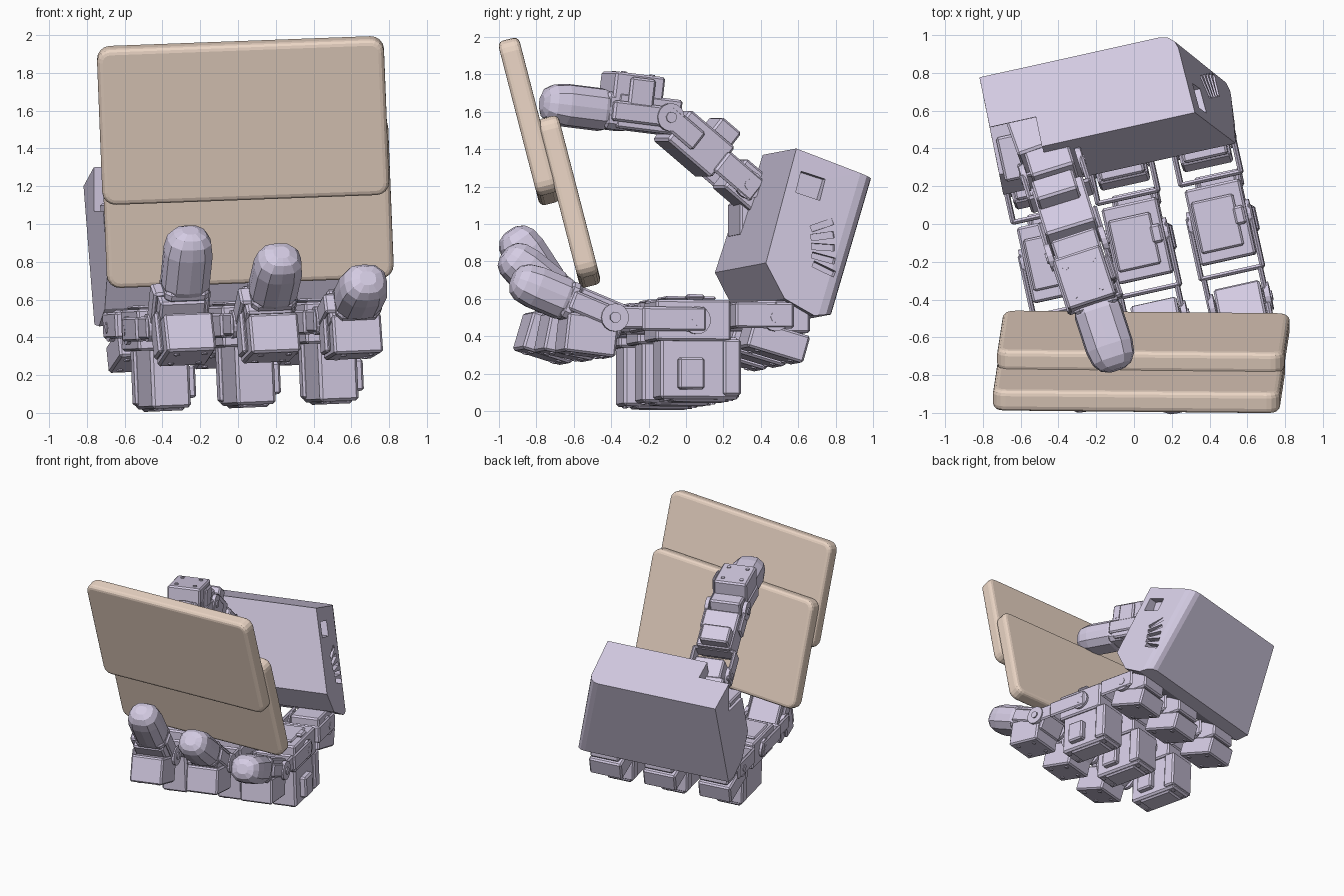
import bpy, bmesh
from math import radians
from mathutils import Matrix, Vector

if "Cube" in bpy.data.objects:
    bpy.data.objects.remove(bpy.data.objects["Cube"])

T, R = Matrix.Translation, lambda deg, ax: Matrix.Rotation(radians(deg), 4, ax)


def material(name, rgb):
    m = bpy.data.materials.new(name)
    m.diffuse_color = (*rgb, 1)
    m.use_nodes = True
    m.node_tree.nodes["Principled BSDF"].inputs["Base Color"].default_value = m.diffuse_color
    return m


LILAC = material("lilac_plastic", (0.66, 0.60, 0.77))
TAN = material("tan_board", (0.82, 0.66, 0.55))


def finish(name, bm, M, mat=LILAC, bevel=0, segs=1):
    bmesh.ops.recalc_face_normals(bm, faces=bm.faces[:])
    me = bpy.data.meshes.new(name)
    bm.to_mesh(me)
    bm.free()
    me.transform(M)
    ob = bpy.data.objects.new(name, me)
    bpy.context.collection.objects.link(ob)
    me.materials.append(mat)
    if bevel:
        b = ob.modifiers.new("bevel", 'BEVEL')
        b.width, b.segments, b.limit_method = bevel, segs, 'ANGLE'
    return ob


def box(name, M, x, y, z, bevel=0.012, mat=LILAC):
    lo, hi = Vector((x[0], y[0], z[0])), Vector((x[1], y[1], z[1]))
    bm = bmesh.new()
    bmesh.ops.create_cube(bm, size=1)
    for v in bm.verts:
        v.co = (lo + hi) / 2 + v.co * (hi - lo)
    return finish(name, bm, M, mat, bevel)


def disc(name, M, c, r, depth, axis='X', n=16):
    bm = bmesh.new()
    bmesh.ops.create_cone(bm, cap_ends=True, segments=n, radius1=r, radius2=r, depth=depth)
    turn = {'X': R(90, 'Y'), 'Z': Matrix()}[axis]
    return finish(name, bm, M @ T(c) @ turn)


def tip(name, M, y0, y1, rx, rz):
    # blunt low-poly fingertip along +Y: rings of (position, scale), squarish section
    rings = [(y0, 0.92), (y0 + 0.03, 1), (y1 - 0.13, 1), (y1 - 0.06, 0.9), (y1 - 0.02, 0.68), (y1, 0.34)]
    bm = bmesh.new()
    loops = []
    for y, s in rings:
        bmesh_ring = bmesh.ops.create_circle(bm, segments=12, radius=1)["verts"]
        for v in bmesh_ring:
            c = v.co.copy()
            f = 1.08 if abs(c.x) > 0.3 and abs(c.y) > 0.3 else 1
            v.co = (c.x * f * rx * s, y, c.y * f * rz * s)
        loops.append(bmesh_ring)
    for a, b in zip(loops, loops[1:]):
        for i in range(12):
            j = (i + 1) % 12
            bm.faces.new((a[i], a[j], b[j], b[i]))
    bm.faces.new(loops[0])
    bm.faces.new(loops[-1])
    finish(name, bm, M)


def screws(name, M, xs, ys, z):
    for i, x in enumerate(xs):
        for j, y in enumerate(ys):
            disc(f"{name}_screw_{i}{j}", M, (x, y, z), 0.016, 0.014, 'Z', 8)


def joint(name, M, w=0.155):
    for s in (-1, 1):
        disc(f"{name}_horn_{s}", M, (s * w, 0, 0), 0.075, 0.03)
        disc(f"{name}_bolt_{s}", M, (s * (w + 0.014), 0, 0), 0.03, 0.02, n=8)


def fork(name, M, y0, y1, z0, z1, w=0.165, t=0.025):
    # U-shaped bracket: two cheeks and a cross plate at the far end
    for s in (-1, 1):
        box(f"{name}_cheek_{s}", M, sorted((s * w, s * (w - t))), (y0, y1), (z0, z1))
    box(name + "_bridge", M, (-w, w), (y1 - t, y1), (z0, z1))


def distal(name, M, L, back=0, shift=0.0, side=0.0):
    # last segment: joint, motor (turned back by an angle) with mount, and soft tip
    joint(name, M, 0.15)
    box(name + "_housing", M, (-0.125, 0.125), (-0.07, 0.22 + shift), (-0.10, 0.09))
    Q = M @ R(-back, 'X') @ T((0, shift, 0))
    box(name + "_motor", Q, (-0.145, 0.12), (-0.03, 0.25), (-0.21, 0.0))
    box(name + "_mount", Q, (0.12, 0.15), (0.03, 0.17), (-0.19, 0.04))
    fork(name + "_fork", M, -0.05, 0.25 + shift, -0.055, 0.055, 0.155)
    screws(name, Q, (-0.09, 0.06), (0.03, 0.19), -0.21)
    box(name + "_collar", M, (-0.12 + side, 0.12 + side), (0.2, 0.29 + shift), (-0.10, 0.10), 0.03)
    tip(name + "_soft_tip", M @ T((side, 0, 0)), 0.25 + shift, L, 0.128, 0.115)


# hand frame: slightly rolled and yawed
H = R(-2.4, 'Y') @ R(12.5, 'Z')

# stepped board: two overlapping rounded slabs
for name, c, h in (("board_front_slab", (0.027, -0.838, 1.548), 0.855),
                   ("board_rear_slab", (0.05, -0.624, 1.12), 0.88)):
    B = T(c) @ R(14.5, 'X') @ R(-2.2, 'Y')
    slab = box(name, B, (-0.76, 0.76), (-0.058, 0.058), (-h / 2, h / 2), 0, TAN)
    bm = bmesh.new()
    bm.from_mesh(slab.data)
    bm.transform(B.inverted())
    bmesh.ops.bevel(bm, geom=[e for e in bm.edges if abs((e.verts[0].co - e.verts[1].co).y) > 0.1],
                    offset=0.07, segments=4, profile=0.5, affect='EDGES')
    bm.transform(B)
    bm.to_mesh(slab.data)
    bm.free()
    b = slab.modifiers.new("soft_edge", 'BEVEL')
    b.width, b.segments, b.limit_method, b.angle_limit = 0.03, 3, 'ANGLE', radians(50)

# palm: tilted side profile (left u, right u, v, w)
prof = [(-0.61, 0.47, 0.50, 1.39), (-0.61, 0.45, 0.93, 1.235), (-0.64, 0.64, 0.67, 0.50),
        (-0.64, 0.64, 0.56, 0.49), (-0.64, 0.63, 0.40, 0.58), (-0.64, 0.62, 0.30, 0.77)]
bm = bmesh.new()
left = [bm.verts.new((a, v, w)) for a, b, v, w in prof]
right = [bm.verts.new((b, v, w)) for a, b, v, w in prof]
bm.faces.new(left)
bm.faces.new(right[::-1])
for i in range(6):
    j = (i + 1) % 6
    bm.faces.new((left[i], right[i], right[j], left[j]))
# round the right edge where the top and back meet the side
edge = [e for e in bm.edges if set(e.verts) == {right[1], right[2]}]
bmesh.ops.bevel(bm, geom=edge, offset=0.08, segments=3, profile=0.5, affect='EDGES')
PM = T((0.03, 0, 0)) @ H
palm = finish("palm", bm, PM)
# openings: thumb corner, square port and fanned vent on the right side
cuts = [box("cut_thumb", PM, (-0.8, -0.36), (0.1, 0.66), (1.10, 1.6), 0),
        box("cut_port", PM @ T((0.52, 0.57, 1.19)) @ R(-17, 'X'), (-0.1, 0.2), (-0.07, 0.07), (-0.06, 0.06), 0)]
for i in range(5):
    cuts.append(box(f"cut_vent_{i}", PM @ T((0.58, 0.63, 0.74 + i * 0.06)) @ R(-25 + 11 * i, 'X'),
                    (-0.06, 0.2), (-0.07, 0.06), (-0.017, 0.017), 0))
bpy.context.view_layer.objects.active = palm
for c in cuts:
    m = palm.modifiers.new("cut", 'BOOLEAN')
    m.operation, m.object, m.solver = 'DIFFERENCE', c, 'EXACT'
    bpy.ops.object.modifier_apply(modifier=m.name)
    bpy.data.objects.remove(c)
box("palm_thumb_socket", PM, (-0.60, -0.28), (0.36, 0.60), (0.95, 1.14))

# three fingers (position across the palm, curl and length of the last segment)
for n, (u, curl, L) in enumerate(((-0.44, 56, 0.61), (0.02, 38, 0.60), (0.47, 22, 0.57))):
    name = f"finger_{n + 1}"
    F = H @ T((u, 0, 0)) @ R(180, 'Z')      # local +Y points away from the palm
    # base joint and tilted motor under the palm
    K = F @ T((0, -0.35, 0.48))
    joint(name + "_base", K)
    box(name + "_base_link", K, (-0.12, 0.12), (-0.20, 0.10), (-0.08, 0.09))
    fork(name + "_base_fork", K, -0.10, 0.22, -0.06, 0.08, 0.175)
    Q = K @ R(16, 'X')
    box(name + "_base_motor", Q, (-0.13, 0.14), (-0.22, 0.10), (-0.19, -0.04))
    screws(name + "_base", Q, (-0.08, 0.09), (-0.16, 0.03), -0.19)
    # middle link
    K = F @ T((0, 0.08, 0.46))
    joint(name + "_middle", K)
    box(name + "_middle_link", K, (-0.15, 0.15), (-0.19, 0.22), (-0.11, 0.11))
    box(name + "_middle_cover", K, (-0.10, 0.13), (-0.12, 0.16), (0.11, 0.13))
    box(name + "_middle_lug", K, (-0.14, -0.08), (-0.05, 0.05), (0.11, 0.14))
    fork(name + "_middle_fork", K, -0.05, 0.30, -0.06, 0.07, 0.178)
    for s in (-1, 1):
        box(f"{name}_end_cheek_{s}", K, sorted((s * 0.14, s * 0.165)), (0.28, 0.50), (-0.05, 0.07))
    # large motor hanging under the middle link
    box(name + "_hanging_motor", F, (-0.13, 0.08), (-0.16, 0.27), (0.04, 0.37), 0.015)
    box(name + "_hanging_base", F, (-0.11, 0.06), (-0.10, 0.20), (0.026, 0.06))
    box(name + "_hanging_bracket", F, (-0.18, -0.12), (0.04, 0.18), (0.09, 0.26))
    box(name + "_hanging_flange", F, (-0.15, 0.095), (-0.165, -0.07), (0.06, 0.36))
    screws(name + "_hanging", F, (-0.08, 0.03), (-0.12, 0.05, 0.23), 0.04)
    distal(name + "_end", F @ T((-0.01, 0.53, 0.47)) @ R(curl, 'X'), L, curl * 0.7, 0.0, -0.02)


def aim(a, b):
    # frame at a, +Y towards b, motors (-Z) on the upper side
    y = (Vector(b) - Vector(a)).normalized()
    x = y.cross(Vector((0, 0, -1))).normalized()
    M = Matrix((x, y, x.cross(y))).transposed().to_4x4()
    return T(a) @ M


# thumb: base joint, long link and end segment
base, knee, end = (-0.43, 0.29, 1.21), (-0.30, -0.13, 1.57), (-0.09, -0.77, 1.65)
K = aim(base, knee)
joint("thumb_base", K)
box("thumb_base_link", K, (-0.12, 0.12), (-0.14, 0.09), (-0.11, 0.09))
fork("thumb_base_fork", K, -0.06, 0.20, -0.07, 0.07, 0.175)
box("thumb_link", K, (-0.14, 0.14), (0.18, 0.50), (-0.11, 0.10))
box("thumb_link_motor", K, (-0.13, 0.10), (0.19, 0.33), (-0.20, -0.08))
for s in (-1, 1):
    box(f"thumb_link_cheek_{s}", K, sorted((s * 0.14, s * 0.165)), (0.36, 0.62), (-0.06, 0.06))
box("thumb_root_motor", aim((-0.5, 0.43, 1.12), knee), (-0.13, 0.13), (-0.15, 0.1), (-0.1, 0.1))
distal("thumb_end", aim(knee, end), 0.68, 0, 0.07)
